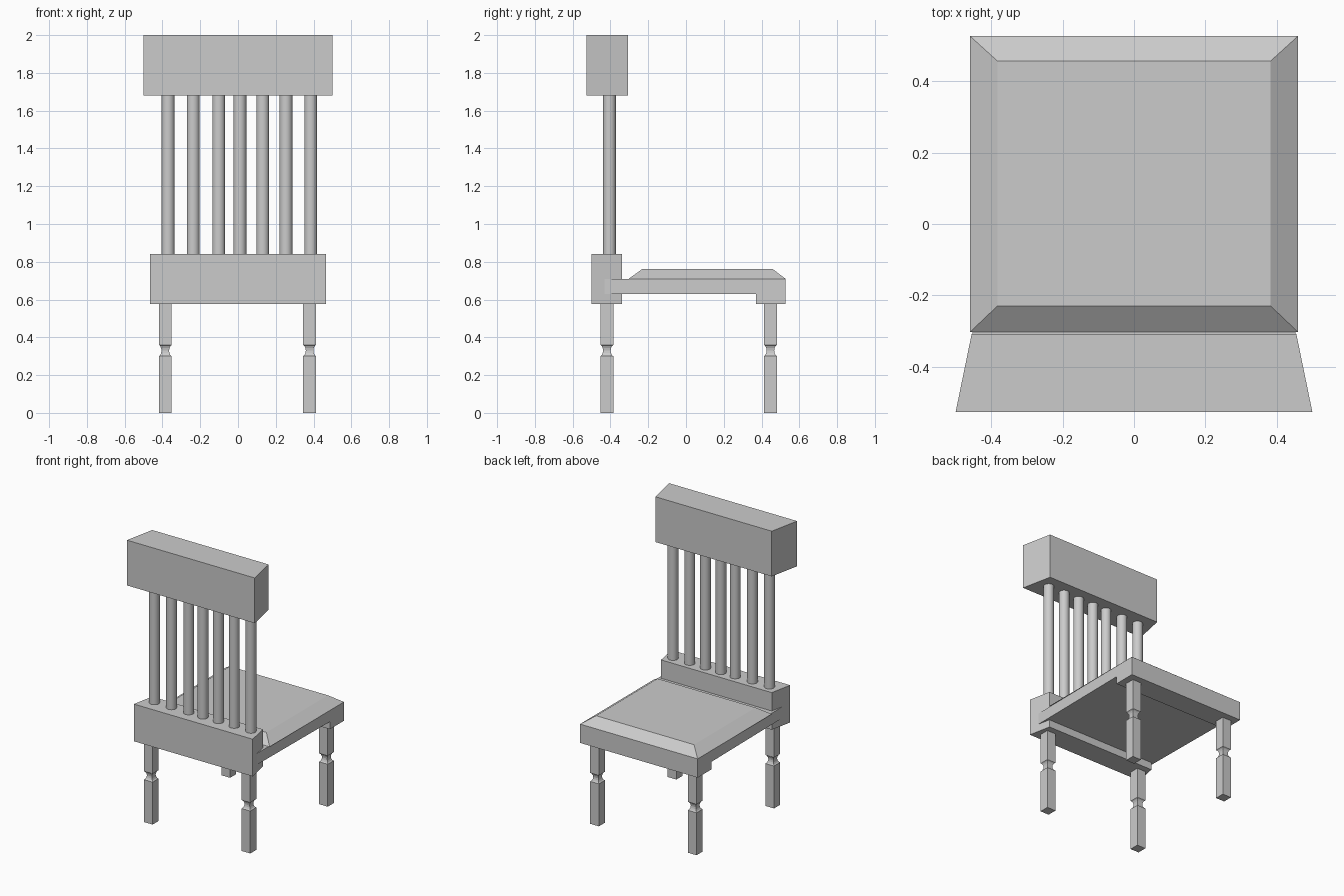
import bpy
import bmesh
from math import radians

cube = bpy.data.objects.get("Cube")
if cube:
    bpy.data.objects.remove(cube, do_unlink=True)

# One plain grey for the whole chair
grey = bpy.data.materials.new("plain grey")
grey.use_nodes = True
grey.diffuse_color = (0.6, 0.6, 0.6, 1)
grey.node_tree.nodes["Principled BSDF"].inputs["Base Color"].default_value = (0.6, 0.6, 0.6, 1)


def finish(name, bm):
    bmesh.ops.recalc_face_normals(bm, faces=bm.faces)
    mesh = bpy.data.meshes.new(name)
    bm.to_mesh(mesh)
    bm.free()
    mesh.materials.append(grey)
    obj = bpy.data.objects.new(name, mesh)
    bpy.context.collection.objects.link(obj)
    return obj


def loft(name, rings):
    """Skin a stack of matching point rings and cap both ends."""
    bm = bmesh.new()
    loops = [[bm.verts.new(p) for p in ring] for ring in rings]
    for a, b in zip(loops, loops[1:]):
        for i in range(len(a)):
            j = (i + 1) % len(a)
            bm.faces.new((a[i], a[j], b[j], b[i]))
    bm.faces.new(loops[0])
    bm.faces.new(loops[-1])
    return finish(name, bm)


def rect(x0, x1, y0, y1, z):
    return [(x0, y0, z), (x1, y0, z), (x1, y1, z), (x0, y1, z)]


def tapered_rail(name, back, front, y0, y1, z0, z1):
    plan = [(-back, y0), (back, y0), (front, y1), (-front, y1)]
    return loft(name, [[(x, y, z) for x, y in plan] for z in (z0, z1)])


# Back rails, narrower towards the seat
tapered_rail("top_rail", 0.5, 0.455, -0.527, -0.308, 1.68, 2.0)
tapered_rail("lower_back_rail", 0.465, 0.433, -0.5, -0.34, 0.577, 0.84)

# Seat frame: side profile with an arched-out underside
side = [(-0.48, 0.63), (0.37, 0.63), (0.37, 0.577), (0.527, 0.577),
        (0.527, 0.71), (-0.48, 0.71)]
frame = loft("seat_frame", [[(x, y, z) for y, z in side] for x in (-0.46, 0.46)])
# Narrow the hidden rear end so that it stays inside the lower back rail
for v in frame.data.vertices:
    if v.co.y < -0.47:
        v.co.x *= 0.98

# Bevelled seat pad
loft("seat_pad", [rect(-0.46, 0.46, -0.303, 0.527, 0.71),
                  rect(-0.383, 0.383, -0.23, 0.457, 0.763)])

# Square legs with a concave turned neck
leg_profile = [(0, 0.034), (0.3, 0.034), (0.306, 0.027), (0.317, 0.022), (0.33, 0.02),
               (0.343, 0.022), (0.354, 0.027), (0.36, 0.034), (0.58, 0.034)]
for row, y in (("rear", -0.419), ("front", 0.447)):
    for hand, x in (("right", -0.385), ("left", 0.379)):
        loft(f"{row}_{hand}_leg",
             [rect(x - r, x + r, y - r, y + r, z) for z, r in leg_profile])

# Round back spindles
spindle_x = [-0.37, -0.237, -0.102, 0.01, 0.131, 0.254, 0.385]
for i, x in enumerate(spindle_x):
    bpy.ops.mesh.primitive_cylinder_add(vertices=32, radius=0.034, depth=0.86,
                                        location=(x, -0.405, 1.26))
    spindle = bpy.context.object
    spindle.name = f"back_spindle_{i + 1}"
    spindle.data.materials.append(grey)
    bpy.ops.object.shade_smooth_by_angle(angle=radians(40))
